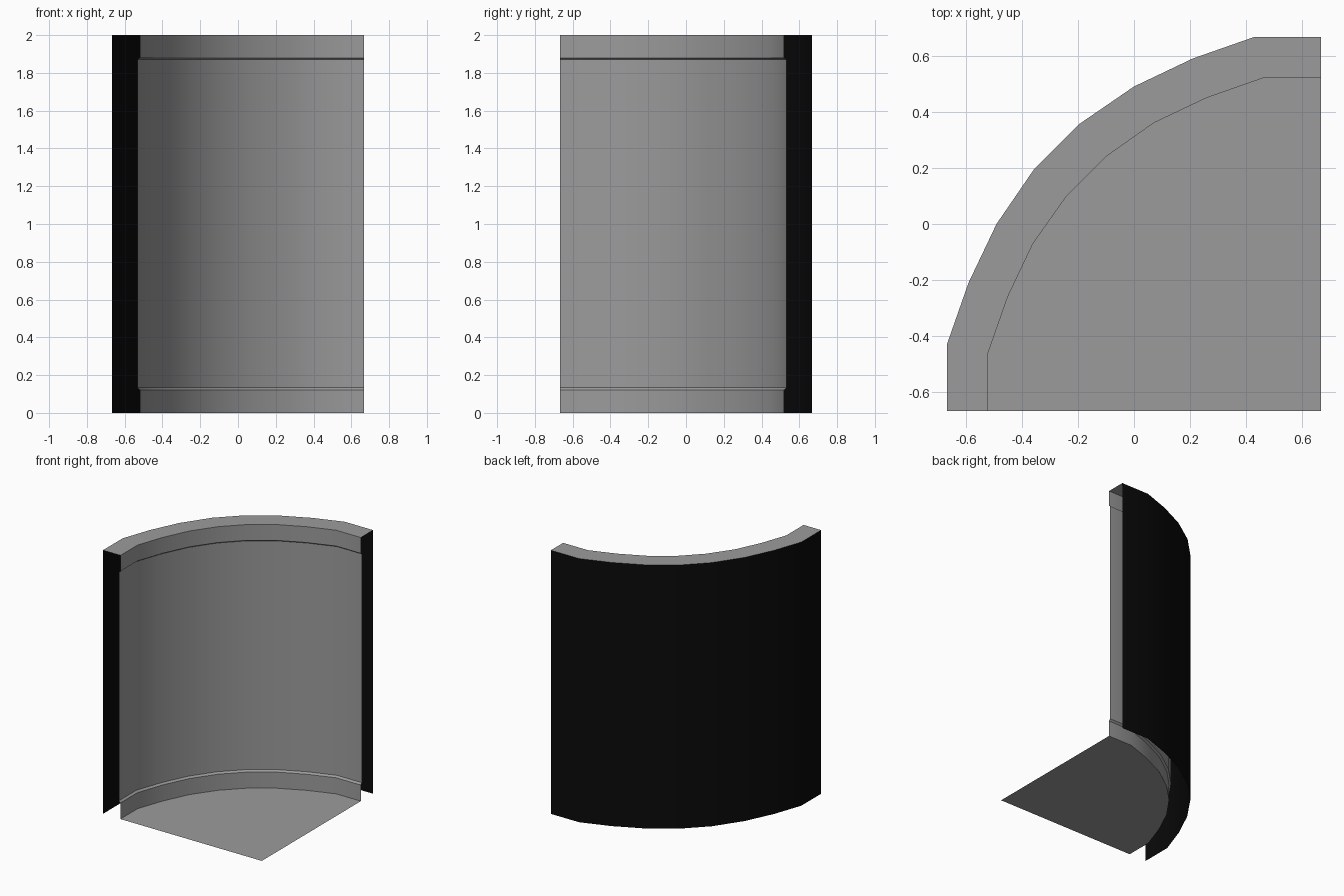
import bpy
import math

cube = bpy.data.objects.get("Cube")
if cube:
    bpy.data.objects.remove(cube, do_unlink=True)


def material(name, value):
    mat = bpy.data.materials.new(name)
    mat.use_nodes = True
    colour = (value, value, value, 1)
    mat.diffuse_color = colour
    bsdf = next(n for n in mat.node_tree.nodes if n.type == "BSDF_PRINCIPLED")
    bsdf.inputs["Base Color"].default_value = colour
    return mat


grey = material("plain grey", 0.33)
black = material("matte black", 0.003)


def mirrored(half):
    """Complete a plan path by reflecting it across the corner diagonal."""
    return half + [(-y, -x) for x, y in reversed(half)]


def make_object(name, verts, faces, mat):
    mesh = bpy.data.meshes.new(name)
    mesh.from_pydata(verts, [], faces)
    mesh.materials.append(mat)
    obj = bpy.data.objects.new(name, mesh)
    bpy.context.collection.objects.link(obj)
    bpy.ops.object.select_all(action="DESELECT")
    obj.select_set(True)
    bpy.context.view_layer.objects.active = obj
    bpy.ops.object.shade_smooth_by_angle(angle=math.radians(30))
    return obj


def loft(name, rows, mat):
    """Skin a strip of quads across rows of equal length."""
    n = len(rows[0])
    verts = [v for row in rows for v in row]
    faces = []
    for r in range(len(rows) - 1):
        for i in range(n - 1):
            a = r * n + i
            faces.append((a, a + 1, a + n + 1, a + n))
    return make_object(name, verts, faces, mat)


# Plan paths of the room side and the outside
half_size = 0.667
height = 2.0
inner = mirrored([(-0.52, -half_size), (-0.52, -0.46), (-0.45, -0.26),
                  (-0.36, -0.07), (-0.24, 0.10)])
outer = mirrored([(-half_size, -half_size), (-half_size, -0.43),
                  (-0.59, -0.21), (-0.49, 0.0), (-0.355, 0.197)])


def row(depth, z):
    """Path between the inner (0) and outer (1) lines at height z."""
    return [(a[0] + (b[0] - a[0]) * depth, a[1] + (b[1] - a[1]) * depth, z)
            for a, b in zip(inner, outer)]


# Inner wall, with skirting and cornice standing proud of the recessed panel
recess = 0.09
profile = [(0, 0), (0, 0.122), (recess, 0.135),
           (recess, 1.87), (0, 1.88), (0, height)]
loft("inner_wall", [row(d, z) for d, z in profile], grey)

# Flat rim closing the top of the wall
loft("top_rim", [row(0, height), row(1, height)], grey)

# Outer shell, open at the ends and underneath
loft("outer_wall", [row(1, height), row(1, 0)], black)

# Floor sector
floor = row(0, 0) + [(half_size, -half_size, 0)]
make_object("floor", floor, [tuple(reversed(range(len(floor))))], grey)
